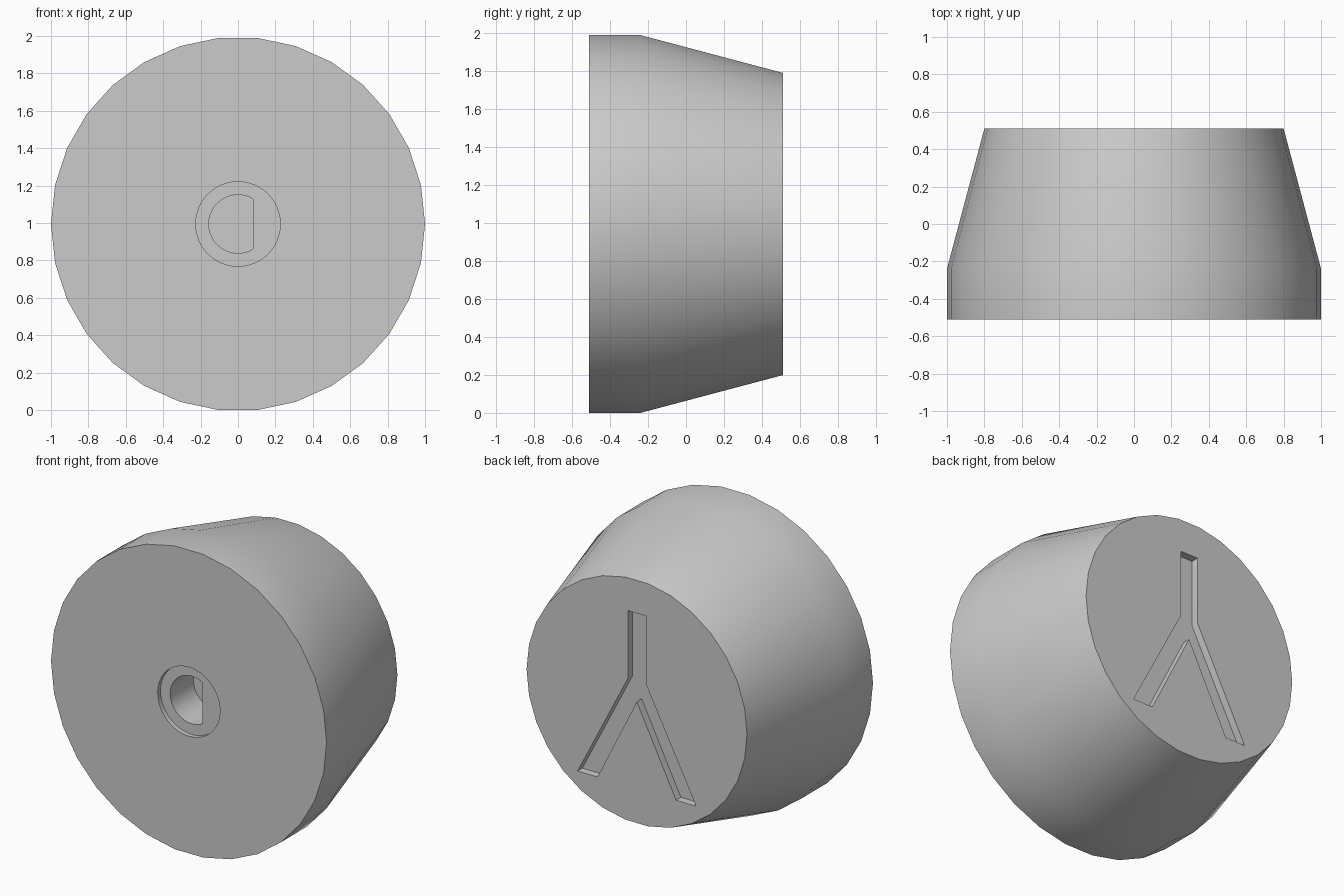
import bpy
import bmesh
from math import sin, cos, tau, acos

cube = bpy.data.objects.get("Cube")
if cube:
    bpy.data.objects.remove(cube, do_unlink=True)

SIDES = 30
CENTRE_Z = cos(tau / SIDES / 2)          # rests on the flat lowest facet
FRONT, SHOULDER, BACK = -0.51, -0.24, 0.51

grey = bpy.data.materials.new("light grey")
grey.use_nodes = True
colour = (0.6, 0.6, 0.6, 1)
grey.diffuse_color = colour
grey.node_tree.nodes["Principled BSDF"].inputs["Base Color"].default_value = colour


def arc(radius, count, start=0.0, sweep=tau, closed=True):
    """Points (x, z) along a circular arc."""
    steps = count if closed else count - 1
    return [(radius * cos(start + sweep * i / steps),
             radius * sin(start + sweep * i / steps)) for i in range(count)]


def loft(name, sections):
    """Solid through (y, outline) sections stacked along y."""
    bm = bmesh.new()
    rings = [[bm.verts.new((x, y, z + CENTRE_Z)) for x, z in outline]
             for y, outline in sections]
    n = len(rings[0])
    for a, b in zip(rings, rings[1:]):
        for i in range(n):
            j = (i + 1) % n
            bm.faces.new((a[i], a[j], b[j], b[i]))
    bm.faces.new(rings[0])
    bm.faces.new(rings[-1])
    bmesh.ops.recalc_face_normals(bm, faces=bm.faces)
    mesh = bpy.data.meshes.new(name)
    bm.to_mesh(mesh)
    bm.free()
    mesh.materials.append(grey)
    obj = bpy.data.objects.new(name, mesh)
    bpy.context.collection.objects.link(obj)
    return obj


# Knob body: short cylinder, then a taper towards the back
knob = loft("knob_body", [(FRONT, arc(1, SIDES)),
                          (SHOULDER, arc(1, SIDES)),
                          (BACK, arc(0.8, SIDES))])

# Shallow round recess in the front
recess = loft("recess_cutter", [(FRONT - 0.1, arc(0.226, 64)),
                                (FRONT + 0.03, arc(0.226, 64))])

# D-shaped shaft hole with its flat towards +x
flat = acos(0.08 / 0.156)
d_outline = arc(0.156, 48, flat, tau - 2 * flat, closed=False)
shaft = loft("shaft_hole_cutter", [(FRONT - 0.1, d_outline),
                                   (SHOULDER, d_outline)])

# Three-armed groove in the back, mirrored about x = 0
half = [(0.065, 0.58), (0.065, 0.135), (0.43, -0.57), (0.285, -0.57)]
groove_outline = half + [(0, 0)] + [(-x, z) for x, z in reversed(half)]
groove = loft("groove_cutter", [(BACK - 0.05, groove_outline),
                                (BACK + 0.1, groove_outline)])

# Cut the body
bpy.ops.object.select_all(action='DESELECT')
knob.select_set(True)
bpy.context.view_layer.objects.active = knob
for cutter in (recess, shaft, groove):
    cutter.hide_render = True
    mod = knob.modifiers.new(cutter.name, 'BOOLEAN')
    mod.operation = 'DIFFERENCE'
    mod.solver = 'EXACT'
    mod.object = cutter
    bpy.ops.object.modifier_apply(modifier=mod.name)
    bpy.data.objects.remove(cutter, do_unlink=True)

bpy.ops.object.shade_smooth_by_angle(angle=0.52)
